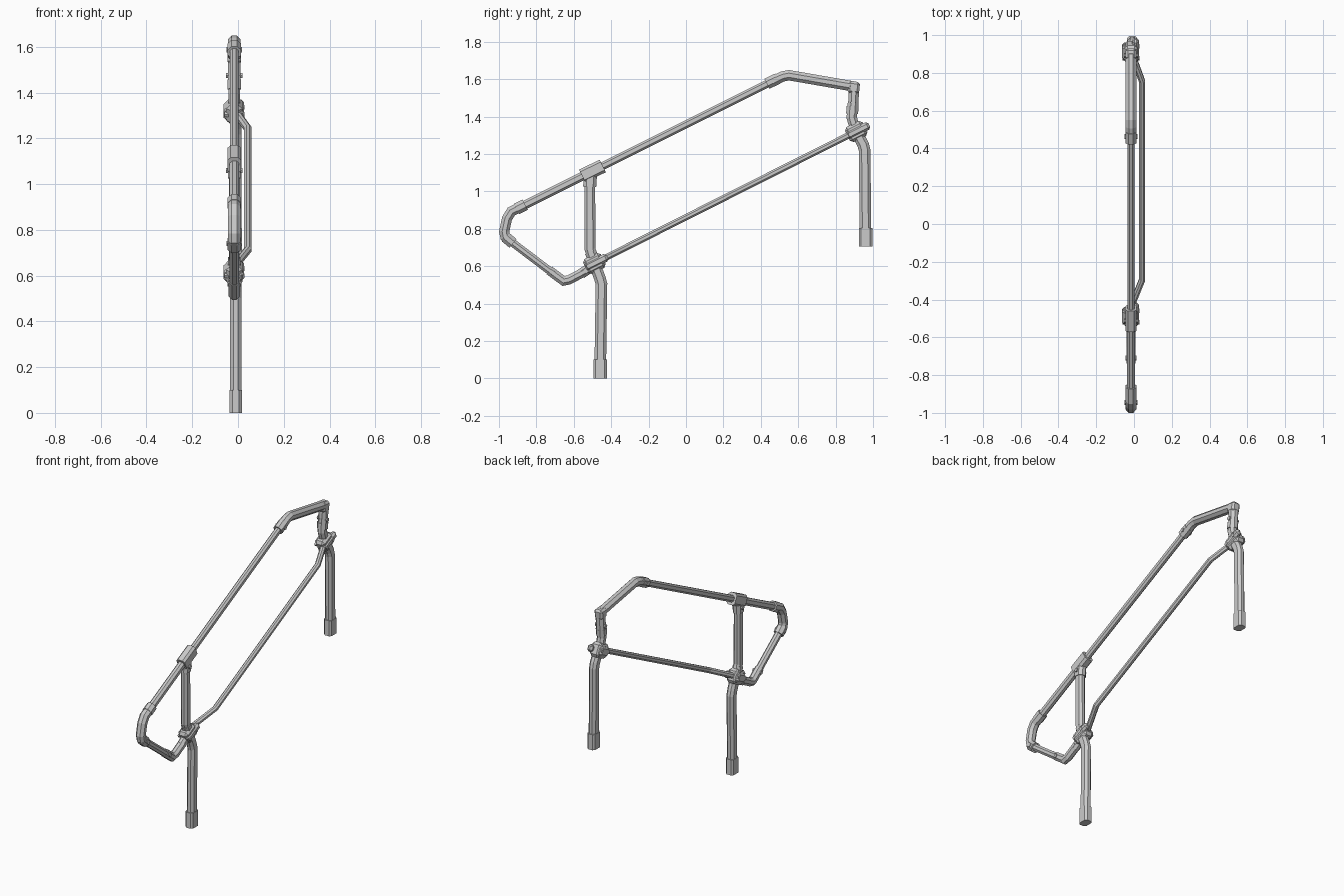
import bpy, bmesh, math
from mathutils import Vector, Matrix

if "Cube" in bpy.data.objects:
    bpy.data.objects.remove(bpy.data.objects["Cube"])

CX = -0.016            # plane of the main frame
SLOPE = math.radians(26.5)


def finish(bm, name):
    bmesh.ops.recalc_face_normals(bm, faces=bm.faces)
    me = bpy.data.meshes.new(name)
    bm.to_mesh(me)
    bm.free()
    ob = bpy.data.objects.new(name, me)
    bpy.context.collection.objects.link(ob)
    return ob


def tube(name, path, depth, width, cut=0.3, x=CX):
    """Mitred sweep of a chamfered rectangle; path holds (y, z) or (x, y, z)."""
    pts = [Vector(p) if len(p) == 3 else Vector((x, *p)) for p in path]
    dirs = [(b - a).normalized() for a, b in zip(pts, pts[1:])]
    d0 = dirs[0]
    side = d0.cross(Vector((1, 0, 0))).normalized()
    up = side.cross(d0).normalized()
    a, b, c = depth / 2, width / 2, min(depth, width) * cut
    prof = [(a, b - c), (a - c, b), (c - a, b), (-a, b - c),
            (-a, c - b), (c - a, -b), (a - c, -b), (a, c - b)]
    ring = [pts[0] + side * u + up * v for u, v in prof]
    bm = bmesh.new()
    rings = [[bm.verts.new(p) for p in ring]]
    for i in range(1, len(pts)):
        d = dirs[i - 1]
        n = (d + dirs[i]).normalized() if i < len(dirs) else d
        ring = [p + d * ((pts[i] - p).dot(n) / d.dot(n)) for p in ring]
        rings.append([bm.verts.new(p) for p in ring])
    for r, s in zip(rings, rings[1:]):
        for k in range(8):
            bm.faces.new((r[k], r[(k + 1) % 8], s[(k + 1) % 8], s[k]))
    bm.faces.new(rings[0])
    bm.faces.new(rings[-1])
    return finish(bm, name)


def block(name, y, z, size, angle=SLOPE, x=CX, bevel=0.012):
    """Bevelled box tilted in the frame plane."""
    bm = bmesh.new()
    bmesh.ops.create_cube(bm, size=1, matrix=Matrix.Translation((x, y, z))
                          @ Matrix.Rotation(angle, 4, 'X') @ Matrix.Diagonal((*size, 1)))
    bmesh.ops.bevel(bm, geom=bm.edges[:], offset=bevel, segments=1, affect='EDGES')
    return finish(bm, name)


def bolt(name, y, z, r=0.013, half=0.036):
    """Hexagonal bolt running across the frame."""
    bm = bmesh.new()
    bmesh.ops.create_cone(bm, cap_ends=True, segments=6, radius1=r, radius2=r, depth=half * 2,
                          matrix=Matrix.Translation((CX, y, z)) @ Matrix.Rotation(math.pi / 2, 4, 'Y'))
    return finish(bm, name)


# Legs, each with a cranked top and a foot sleeve
for label, y, z, joint, bend in (("lower", -0.459, 0.0, (-0.49, 0.615), (-0.452, 0.535)),
                                 ("upper", 0.96, 0.705, (0.91, 1.32), (0.955, 1.25))):
    by, bz = bend
    tube(label + "_leg", [(y, z + 0.02), (by, bz - 0.03), (by - 0.008, bz), joint], 0.062, 0.05, x=-0.01)
    tube(label + "_foot", [(y, z), (y, z + 0.1)], 0.072, 0.054, 0.22, x=-0.01)
    # Joint clamp: body, side cheeks and bolts
    jy, jz = joint
    block(label + "_clamp", jy, jz, (0.07, 0.105, 0.09), bevel=0.016)
    block(label + "_clamp_cheek", jy + 0.005, jz, (0.03, 0.085, 0.06), x=-0.048)
    block(label + "_clamp_saddle", jy + 0.012, jz + 0.006, (0.035, 0.13, 0.045), x=0.008)
    for k in (-1, 1):
        bolt(label + "_clamp_bolt", jy + k * 0.035 * math.cos(SLOPE),
             jz + k * 0.035 * math.sin(SLOPE), 0.012, 0.044)

# Short upright between lower clamp and top rail
tube("upright_post", [(-0.49, 0.62), (-0.513, 0.69), (-0.515, 1.1)], 0.058, 0.046)
tube("upright_lower_sleeve", [(-0.497, 0.64), (-0.51, 0.675)], 0.062, 0.055)
tube("upright_top_sleeve", [(-0.515, 1.025), (-0.51, 1.1)], 0.07, 0.056)
tube("tee_sleeve", [(-0.555, 1.082), (-0.445, 1.136)], 0.075, 0.06, 0.22)
bolt("tee_bolt", -0.513, 1.06)

# Top rail, thicker in front of the tee
tube("top_rail", [(-0.9, 0.908), (0.5, 1.608)], 0.042, 0.036)
tube("top_rail_front", [(-0.9, 0.908), (-0.53, 1.093)], 0.047, 0.042)

# Front end return loop
tube("front_elbow", [(-0.865, 0.927), (-0.934, 0.892), (-0.957, 0.855),
                     (-0.972, 0.785), (-0.966, 0.757), (-0.925, 0.722)], 0.054, 0.056)
tube("front_elbow_upper_collar", [(-0.905, 0.906), (-0.86, 0.929)], 0.062, 0.06)
tube("front_elbow_lower_collar", [(-0.965, 0.755), (-0.925, 0.722)], 0.06, 0.06)
tube("return_rail", [(-0.94, 0.735), (-0.68, 0.538)], 0.042, 0.042)
tube("return_elbow", [(-0.73, 0.577), (-0.655, 0.521), (-0.625, 0.527), (-0.54, 0.572)], 0.05, 0.05)
tube("return_stub", [(-0.56, 0.56), (-0.47, 0.62)], 0.055, 0.046)
bolt("return_bolt", -0.71, 0.563, half=0.03)
bolt("front_bolt", -0.945, 0.74, half=0.034)

# Rear hood elbow and drop post
tube("rear_elbow", [(0.44, 1.577), (0.515, 1.614), (0.55, 1.621), (0.885, 1.563),
                    (0.898, 1.545), (0.892, 1.42)], 0.055, 0.056)
tube("rear_elbow_collar", [(0.433, 1.575), (0.49, 1.603)], 0.06, 0.06)
block("rear_corner", 0.897, 1.555, (0.058, 0.062, 0.065), math.radians(-6))
tube("rear_drop_post", [(0.893, 1.48), (0.886, 1.395), (0.905, 1.33)], 0.055, 0.05)
tube("rear_drop_collar", [(0.891, 1.455), (0.888, 1.415)], 0.064, 0.06)
bolt("rear_bolt", 0.893, 1.475)
bolt("rear_upper_bolt", 0.463, 1.587, half=0.034)

# Lower rail, offset sideways between the clamps
rail_z = lambda y: 0.615 + (y + 0.49) * 0.705 / 1.4
tube("lower_rail", [(px, py, rail_z(py)) for px, py in
                    ((-0.02, -0.45), (0.043, -0.295), (0.043, 0.755), (-0.01, 0.9))], 0.034, 0.032)
